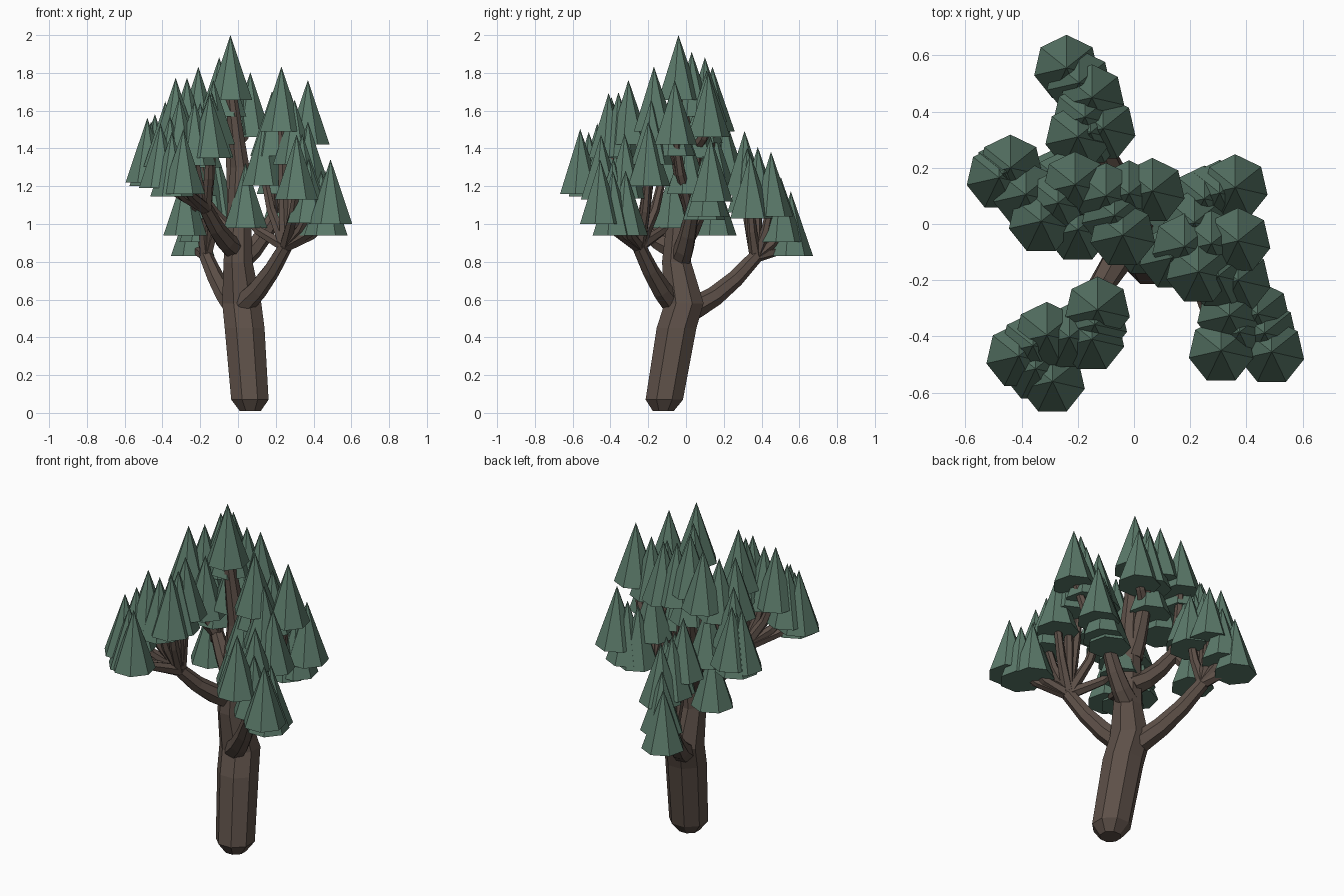
import bpy, bmesh, math
from mathutils import Vector

if "Cube" in bpy.data.objects:
    bpy.data.objects.remove(bpy.data.objects["Cube"])


def material(name, col):
    m = bpy.data.materials.new(name)
    m.diffuse_color = (*col, 1)
    m.use_nodes = True
    m.node_tree.nodes["Principled BSDF"].inputs["Base Color"].default_value = m.diffuse_color
    return m


bark = material("bark", (0.11, 0.08, 0.065))
needles = material("needles", (0.105, 0.195, 0.145))
CONE_R, CONE_H, SIDES = .118, .343, 7


def finish(bm, name, mat):
    bmesh.ops.recalc_face_normals(bm, faces=bm.faces)
    me = bpy.data.meshes.new(name)
    bm.to_mesh(me)
    bm.free()
    me.materials.append(mat)
    ob = bpy.data.objects.new(name, me)
    bpy.context.collection.objects.link(ob)


def limb(bm, pts, radii, sides, level=False):
    """Closed faceted tube; level keeps the rings horizontal."""
    rings = []
    for i, p in enumerate(pts):
        d = (pts[min(i + 1, len(pts) - 1)] - pts[max(i - 1, 0)]).normalized()
        if level:
            d = Vector((0, 0, 1))
        u = d.cross(Vector((0, 1, .01))).normalized()
        v = d.cross(u)
        angles = [2 * math.pi * (k + .5) / sides for k in range(sides)]
        rings.append([bm.verts.new(p + (u * math.cos(a) + v * math.sin(a)) * radii[i])
                      for a in angles])
    for a, b in zip(rings, rings[1:]):
        for k in range(sides):
            n = (k + 1) % sides
            bm.faces.new((a[k], a[n], b[n], b[k]))
    bm.faces.new(rings[0])
    bm.faces.new(rings[-1])


def group(name, start, end, tips):
    """Branch from start to end, twigs to the tips, and a cone on each tip."""
    start, end = Vector(start), Vector(end)
    tips = [Vector(t) for t in tips]
    # in-between cones hang halfway between neighbouring tips
    tips += [(a + b) / 2 - Vector((0, 0, .03)) for a, b in zip(tips, tips[1:])]
    path = [start.lerp(end, t) - Vector((0, 0, .12 * t * (1 - t)))
            for t in (0, 1 / 3, 2 / 3, 1)]
    bm = bmesh.new()
    limb(bm, path, [.062 - .008 * i for i in range(4)], 7)
    for t in tips:
        tip = t + Vector((0, 0, .06))
        root = min(path[1:], key=lambda p: (p - tip).length)
        # twigs leave sideways, then turn upward
        mid = root.lerp(tip, .5) + Vector((tip.x - root.x, tip.y - root.y, 0)) * .15
        limb(bm, [root, mid, tip], [.034, .026, .02], 6)
    finish(bm, name + "_branch", bark)

    # seven-sided foliage cones with closed bases
    bm = bmesh.new()
    for t in tips:
        ring = []
        for k in range(SIDES):
            a = math.pi / 2 + 2 * math.pi * k / SIDES
            ring.append(bm.verts.new(t + CONE_R * Vector((math.cos(a), math.sin(a), 0))))
        top = bm.verts.new(t + Vector((0, 0, CONE_H)))
        bm.faces.new(ring[::-1])
        for k in range(SIDES):
            bm.faces.new((ring[k], ring[(k + 1) % SIDES], top))
    finish(bm, name + "_foliage", needles)


# leaning trunk with a rounded foot
spine = [Vector(p) for p in ((.065, -.12, .01), (.063, -.115, .07), (.035, -.05, .45),
                             (.02, -.01, .58), (0, -.05, .8), (.01, -.02, 1.3),
                             (-.04, -.04, 1.72))]
bm = bmesh.new()
limb(bm, spine, [.06, .107, .114, .112, .083, .055, .03], 8, level=True)
finish(bm, "trunk", bark)

group("back", (-.01, .04, .55), (-.17, .37, .83),
      [(-.24, .555, .83), (-.15, .45, 1.04), (-.2, .31, 1.15), (-.11, .34, 1.03)])
group("front_right", (.03, -.07, .58), (.25, -.25, .88),
      [(.49, -.455, 1), (.44, -.32, .94), (.31, -.45, 1.13), (.37, -.2, 1.2),
       (.23, -.17, 1.49), (.04, -.07, .98)])
group("front_left", (-.01, -.05, .86), (-.17, -.3, 1.08),
      [(-.29, -.56, 1.16), (-.41, -.47, 1.19), (-.31, -.395, 1.33),
       (-.15, -.41, 1.35), (-.13, -.305, 1.42)])
group("left", (0, -.02, .92), (-.2, .09, 1.14),
      [(-.48, .165, 1.22), (-.44, .2, 1.24), (-.33, .01, 1.43), (-.21, .14, 1.49),
       (-.28, .15, .94)])
group("right", (.02, -.03, .82), (.2, .03, 1.05),
      [(.36, .13, 1.12), (.25, .09, 1.02), (.18, -.08, 1.36), (.37, -.06, 1.42)])
group("crown", (0, -.02, 1.1), (-.03, .05, 1.4),
      [(-.04, -.04, 1.657), (-.1, .1, 1.54), (.065, .117, 1.46), (-.2, -.02, 1.3)])
